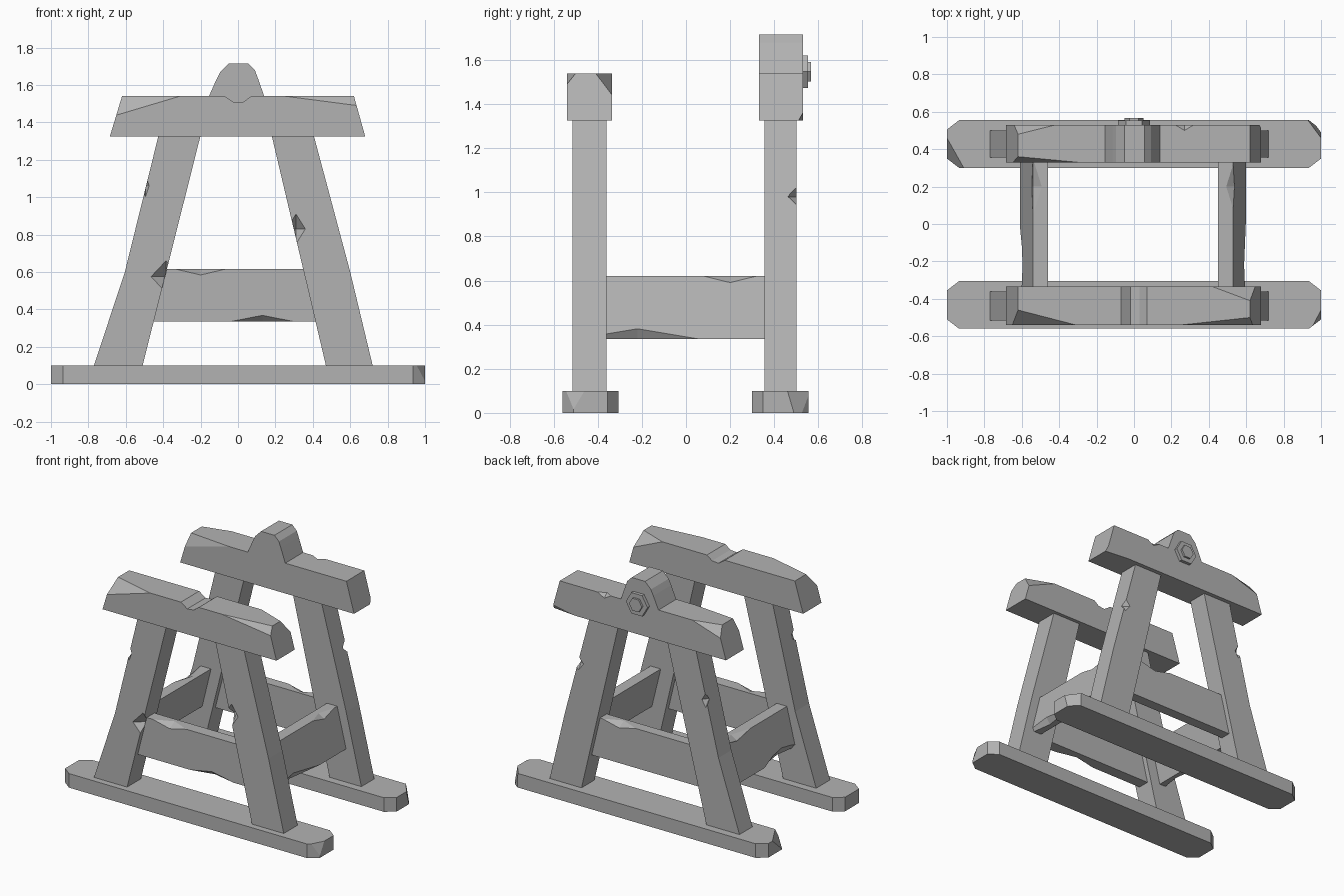
import bpy, bmesh
from math import sin, cos, pi
from mathutils import Vector, Matrix

if "Cube" in bpy.data.objects:
    bpy.data.objects.remove(bpy.data.objects["Cube"])

grey = bpy.data.materials.new("plain_grey")
grey.use_nodes = True
colour = (0.45, 0.45, 0.45, 1)
grey.diffuse_color = colour
grey.node_tree.nodes["Principled BSDF"].inputs["Base Color"].default_value = colour


def prism(name, profile, lo, hi, axis="y", chips=()):
    """Extrude a flat profile along an axis, then slice off corners by three-point planes."""
    bm = bmesh.new()
    place = (lambda p, d: (p[0], d, p[1])) if axis == "y" else (lambda p, d: (p[0], p[1], d))
    ends = [[bm.verts.new(place(p, d)) for p in profile] for d in (lo, hi)]
    for ring in ends:
        bm.faces.new(ring)
    n = len(profile)
    for i in range(n):
        j = (i + 1) % n
        bm.faces.new((ends[0][i], ends[0][j], ends[1][j], ends[1][i]))
    bmesh.ops.recalc_face_normals(bm, faces=bm.faces)
    middle = sum((v.co for v in bm.verts), Vector()) / len(bm.verts)
    for a, b, c in chips:
        a, b, c = Vector(a), Vector(b), Vector(c)
        normal = (b - a).cross(c - a).normalized()
        if normal.dot(middle - a) > 0:
            normal.negate()
        geom = bm.verts[:] + bm.edges[:] + bm.faces[:]
        bmesh.ops.bisect_plane(bm, geom=geom, plane_co=a, plane_no=normal, clear_outer=True)
        bmesh.ops.holes_fill(bm, edges=[e for e in bm.edges if e.is_boundary])
    bmesh.ops.recalc_face_normals(bm, faces=bm.faces)
    return finish(name, bm)


def finish(name, bm):
    mesh = bpy.data.meshes.new(name)
    bm.to_mesh(mesh)
    bm.free()
    mesh.materials.append(grey)
    obj = bpy.data.objects.new(name, mesh)
    bpy.context.collection.objects.link(obj)
    return obj


def notch(obj, centre, radii):
    """Cut a diamond-shaped nick out of a part."""
    bm = bmesh.new()
    bmesh.ops.create_uvsphere(bm, u_segments=4, v_segments=2, radius=1,
                              matrix=Matrix.Translation(centre) @ Matrix.Diagonal((*radii, 1)))
    cutter = finish("nick_cutter", bm)
    cutter.hide_render = True
    mod = obj.modifiers.new("nick", "BOOLEAN")
    mod.operation, mod.solver, mod.object = "DIFFERENCE", "EXACT", cutter
    graph = bpy.context.evaluated_depsgraph_get()
    mesh = bpy.data.meshes.new_from_object(obj.evaluated_get(graph))
    obj.modifiers.clear()
    obj.data = mesh
    bpy.data.objects.remove(cutter)


def hexagon(radius, z):
    return [(radius * cos(i * pi / 3), z + radius * sin(i * pi / 3)) for i in range(6)]


# Ground skids with clipped corners
def skid(name, y0, y1, chips):
    cx, cy = 0.935, 0.05
    outline = [(-1, y0 + cy), (-cx, y0), (cx, y0), (1, y0 + cy),
               (1, y1 - cy), (cx, y1), (-cx, y1), (-1, y1 - cy)]
    return prism(name, outline, 0, 0.1, "z", chips)


skid("front_skid", -0.56, -0.305, [
    [(0.95, -0.555, 0.1), (1, -0.46, 0.1), (1, -0.52, 0)]])
skid("back_skid", 0.30, 0.555, [
    [(-1, 0.46, 0.1), (-0.91, 0.30, 0.1), (-0.98, 0.335, 0.02)],
    [(0.93, 0.555, 0.1), (1, 0.46, 0.1), (0.97, 0.53, 0)]])

# Leaning legs and the rail between them, for each frame
left_leg = [(0.47, 0.1), (0.72, 0.1), (0.60, 0.6), (0.405, 1.33), (0.18, 1.33)]
right_leg = [(-0.77, 0.1), (-0.51, 0.1), (-0.20, 1.33), (-0.425, 1.33), (-0.605, 0.6)]
rail = [(-0.46, 0.335), (0.43, 0.335), (0.36, 0.615), (-0.38, 0.615)]
parts = {}
for end, y0, y1 in (("front", -0.515, -0.36), ("back", 0.355, 0.50)):
    parts[end, "left"] = prism(end + "_left_leg", left_leg, y0, y1)
    parts[end, "right"] = prism(end + "_right_leg", right_leg, y0, y1)
    parts[end, "rail"] = prism(end + "_rail", rail, y0 + 0.035, y1 - 0.035)

notch(parts["front", "left"], (0.31, -0.515, 0.83), (0.05, 0.06, 0.08))
notch(parts["front", "right"], (-0.385, -0.515, 0.575), (0.08, 0.06, 0.085))
notch(parts["front", "right"], (-0.495, -0.515, 1.06), (0.02, 0.05, 0.06))
notch(parts["back", "left"], (0.495, 0.50, 0.98), (0.04, 0.04, 0.05))
notch(parts["back", "right"], (-0.505, 0.50, 0.98), (0.03, 0.04, 0.05))
notch(parts["front", "rail"], (-0.2, -0.48, 0.617), (0.14, 0.06, 0.033))
notch(parts["front", "rail"], (0.13, -0.48, 0.333), (0.18, 0.04, 0.035))
notch(parts["back", "rail"], (0.2, 0.465, 0.617), (0.14, 0.06, 0.033))

# Side rails lean with the legs
for side, s in (("left", 1), ("right", -1)):
    shift = 0.01 if s > 0 else 0
    profile = [(s * (x - shift), z) for x, z in
               ((0.53, 0.335), (0.61, 0.335), (0.54, 0.62), (0.46, 0.62))]
    beam = prism(side + "_side_rail", profile, -0.37, 0.365)
    notch(beam, (s * 0.54, 0.2, 0.622), (0.05, 0.16, 0.033))
    notch(beam, (s * 0.60, -0.22, 0.335), (0.04, 0.28, 0.065))

# Top beams: the front one has a worn dip
top = 1.54
front_beam = [(-0.685, 1.325), (0.68, 1.325), (0.62, top), (0.07, top), (0.03, 1.51),
              (-0.02, 1.505), (-0.07, top), (-0.62, top)]
prism("front_top_beam", front_beam, -0.54, -0.335, chips=[
    [(-0.31, -0.54, top), (-0.62, -0.46, top), (-0.645, -0.54, 1.44)],
    [(0.42, -0.335, top), (0.62, -0.41, top), (0.65, -0.335, 1.44)],
    [(0.25, -0.54, top), (0.62, -0.50, top), (0.635, -0.54, 1.49)]])
back_beam = [(-0.685, 1.325), (0.68, 1.325), (0.62, top), (-0.62, top)]
back = prism("back_top_beam", back_beam, 0.33, 0.53, chips=[
    [(-0.30, 0.33, top), (-0.62, 0.36, top), (-0.645, 0.33, 1.45)],
    [(-0.42, 0.53, top), (-0.62, 0.48, top), (-0.64, 0.53, 1.47)],
    [(0.50, 0.53, 1.325), (0.68, 0.51, 1.325), (0.67, 0.53, 1.36)]])
notch(back, (0.27, 0.53, top), (0.05, 0.03, 0.03))

# Raised hump and its bolt
hump = [(-0.155, top), (0.14, top), (0.105, 1.64), (0.09, 1.68), (0.055, 1.715),
        (-0.05, 1.715), (-0.095, 1.67), (-0.115, 1.63)]
prism("back_beam_hump", hump, 0.33, 0.53)
prism("bolt_washer", hexagon(0.085, 1.547), 0.52, 0.553)
prism("bolt_nut", hexagon(0.05, 1.547), 0.54, 0.567)
